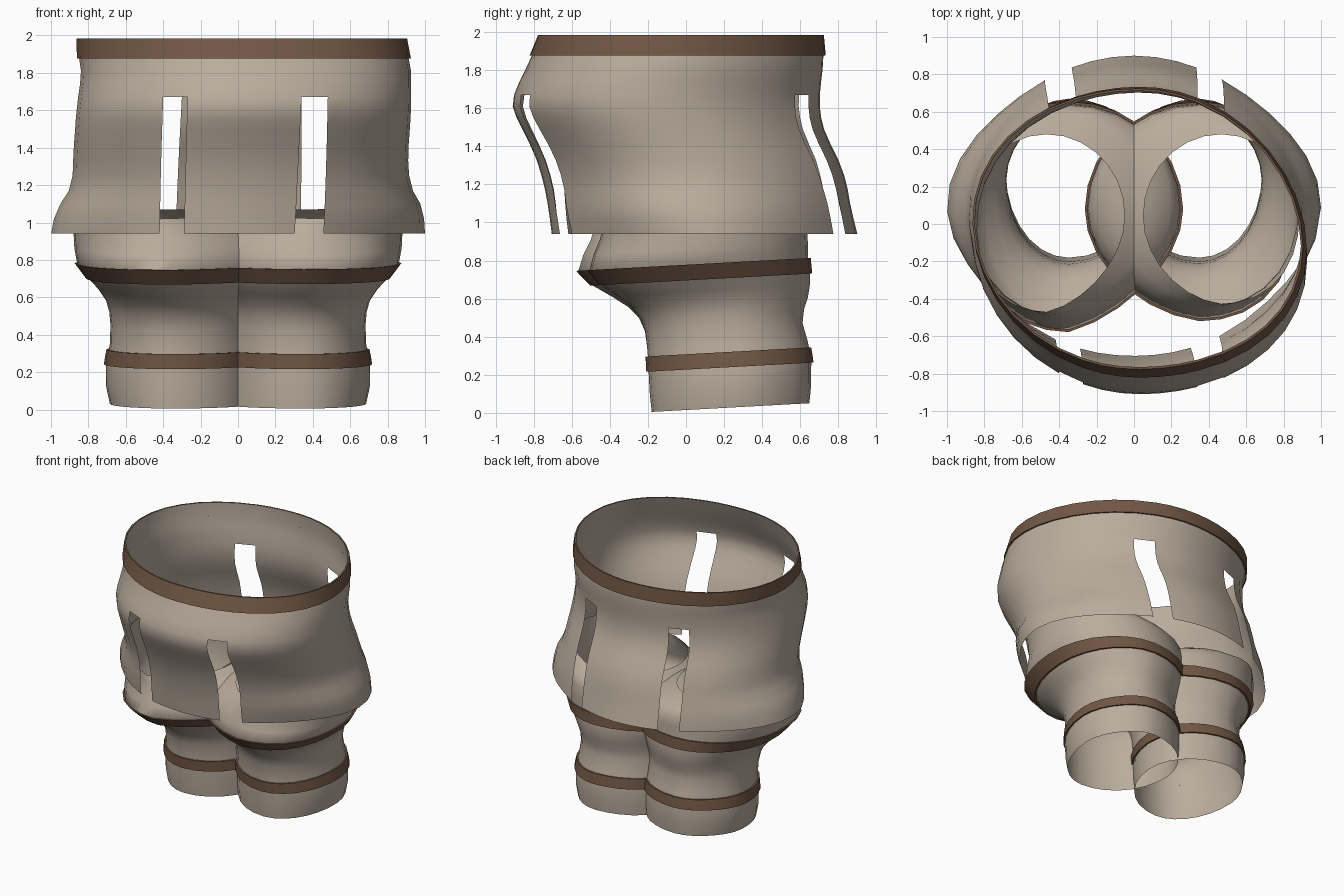
import bpy
from math import acos, cos, sin, pi

if "Cube" in bpy.data.objects:
    bpy.data.objects.remove(bpy.data.objects["Cube"], do_unlink=True)


def make_material(name, color):
    mat = bpy.data.materials.new(name)
    mat.use_nodes = True
    mat.diffuse_color = (*color, 1)
    bsdf = mat.node_tree.nodes["Principled BSDF"]
    bsdf.inputs["Base Color"].default_value = (*color, 1)
    bsdf.inputs["Roughness"].default_value = 0.8
    return mat


CLOTH = make_material("beige cloth", (0.49, 0.415, 0.335))
LEATHER = make_material("brown trim", (0.165, 0.095, 0.058))


def loft(name, rings, mat, angle, flip=False, skip=lambda row, col: False):
    """Join closed rings of points, lowest first, into an open shell."""
    n = len(rings[0])
    faces = []
    for r in range(len(rings) - 1):
        for c in range(n):
            if skip(r, c):
                continue
            d = (c + 1) % n
            quad = (r * n + c, r * n + d, (r + 1) * n + d, (r + 1) * n + c)
            faces.append(quad[::-1] if flip else quad)
    mesh = bpy.data.meshes.new(name)
    mesh.from_pydata([p for ring in rings for p in ring], [], faces)
    mesh.materials.append(mat)
    obj = bpy.data.objects.new(name, mesh)
    bpy.context.collection.objects.link(obj)
    bpy.ops.object.select_all(action="DESELECT")
    obj.select_set(True)
    bpy.context.view_layer.objects.active = obj
    bpy.ops.object.shade_smooth_by_angle(angle=angle)


def profile_at(profile, z):
    """Linear sample of a profile at height z."""
    for a, b in zip(profile, profile[1:]):
        if z <= b[0]:
            t = (z - a[0]) / (b[0] - a[0])
            return [p + (q - p) * t for p, q in zip(a, b)]
    return list(profile[-1])


def trim(name, ring_fn, profile, low, high, gap, flip=False):
    """Raised band closed back onto the shell at both edges."""
    mid = (low + high) / 2
    rings = [ring_fn(profile_at(profile, z), g) for z, g in
             ((low, 0), (low, gap), (mid, gap), (high, gap), (high, 0))]
    loft(name, rings, LEATHER, 0.6, flip)


# Skirted torso: height, left x, right x, front y, back y
TORSO = [
    (0.94, -1.0, 1.0, -0.705, 0.90),
    (1.02, -0.985, 0.995, -0.715, 0.88),
    (1.10, -0.95, 0.975, -0.727, 0.862),
    (1.17, -0.905, 0.935, -0.74, 0.85),
    (1.25, -0.885, 0.915, -0.76, 0.83),
    (1.33, -0.882, 0.91, -0.785, 0.80),
    (1.41, -0.878, 0.912, -0.82, 0.76),
    (1.49, -0.872, 0.918, -0.86, 0.725),
    (1.55, -0.868, 0.922, -0.89, 0.71),
    (1.61, -0.862, 0.925, -0.91, 0.703),
    (1.67, -0.855, 0.926, -0.903, 0.703),
    (1.74, -0.845, 0.925, -0.875, 0.71),
    (1.81, -0.84, 0.925, -0.84, 0.718),
    (1.88, -0.85, 0.912, -0.808, 0.722),
    (1.985, -0.852, 0.892, -0.765, 0.712),
]
SLIT_TOP = 1.67
# Slit edge x positions at the slit top and hem, back then front
EDGES_TOP = (0.48, 0.34, -0.30, -0.44, -0.40, -0.27, 0.34, 0.48)
EDGES_HEM = (0.485, 0.34, -0.34, -0.495, -0.425, -0.29, 0.305, 0.465)
COUNTS = (1, 6, 1, 12, 1, 6, 1, 12)


def torso_ring(row, gap=0):
    z, xl, xr, yf, yb = row
    cx, cy, rx, ry = (xl + xr) / 2, (yf + yb) / 2, (xr - xl) / 2, (yb - yf) / 2
    t = min(1, max(0, (SLIT_TOP - z) / (SLIT_TOP - TORSO[0][0])))
    breaks = []
    for i, (a, b) in enumerate(zip(EDGES_TOP, EDGES_HEM)):
        angle = acos((a + (b - a) * t - cx) / rx)
        breaks.append(angle if i < 4 else 2 * pi - angle)
    breaks.append(breaks[0] + 2 * pi)
    ring = []
    for a, b, count in zip(breaks, breaks[1:], COUNTS):
        for k in range(count):
            th = a + (b - a) * k / count
            c, s = cos(th), sin(th)
            # The upper body is skewed and the hem corners are pinched
            skew = (1 - t) * abs(c) * (0.105 if c > 0 else 0.055)
            corner = sin(2 * th) ** 2 * (0.05 if s > 0 else 0.06 * abs(c))
            pinch = 1 - corner * t ** 3
            x = (rx + gap) * c * pinch
            ring.append((cx + x, cy + (ry + gap) * s * pinch - skew * x, z))
    return ring


slit_columns = {sum(COUNTS[:i]) for i in (0, 2, 4, 6)}
loft("skirted_torso", [torso_ring(row) for row in TORSO], CLOTH, 1.0,
     skip=lambda r, c: c in slit_columns and TORSO[r][0] < SLIT_TOP - 0.01)
trim("waist_band", torso_ring, TORSO, 1.877, 1.985, 0.012)

# Legs: height, inner x, outer x, front y, back y, lift of the outer side
LEG = [
    (0.028, -0.085, 0.685, -0.18, 0.648, 0),
    (0.12, -0.09, 0.705, -0.19, 0.657, 0),
    (0.25, -0.09, 0.705, -0.197, 0.658, 0),
    (0.35, -0.085, 0.685, -0.202, 0.64, 0),
    (0.45, -0.085, 0.682, -0.215, 0.612, 0),
    (0.52, -0.09, 0.688, -0.245, 0.62, 0),
    (0.58, -0.11, 0.705, -0.30, 0.64, 0),
    (0.64, -0.15, 0.745, -0.39, 0.65, 0),
    (0.70, -0.20, 0.80, -0.49, 0.65, 0),
    (0.78, -0.25, 0.86, -0.565, 0.642, 0),
    (0.86, -0.245, 0.875, -0.54, 0.64, 0),
    (0.94, -0.20, 0.88, -0.50, 0.635, 0.02),
    (0.99, -0.09, 0.885, -0.485, 0.60, 0.08),
    (1.045, 0.05, 0.885, -0.47, 0.48, 0.14),
]
LEG_SIDES = 28


def leg_ring_for(side, depth, pinch):
    def ring_fn(row, gap=0):
        z, xi, xo, yf, yb, lift = row
        cx, cy = max(0.35, (xi + xo) / 2), (yf + yb) / 2 + 0.04
        # The thigh bulge differs in depth and narrows toward the middle
        bulge = min(1, max(0, (-yf - 0.2) / 0.36))
        front = yf + (1 - depth) * max(0, -0.2 - yf)
        ring = []
        for k in range(LEG_SIDES):
            th = 2 * pi * k / LEG_SIDES
            c, s = cos(th), sin(th)
            # Outer corners: fuller at the thigh front, tighter at the heel
            full = 0.04 * (bulge if s < 0 else bulge - 1) * sin(2 * th) ** 2
            full = 1 + full if c > 0 else 1
            x = cx + c * full * ((xo - cx if c > 0 else cx - xi) + gap)
            narrow = 1 - pinch * bulge * max(0, -c)
            y = cy + s * full * (yb - cy + gap if s > 0
                                 else (cy - front + gap) * narrow)
            # Rings tilt up toward the back
            tilt = 0.055 * (y - (yf + yb) / 2)
            ring.append((side * x, y, z + tilt + lift * max(0, c)))
        return ring
    return ring_fn


for label, side, depth, pinch in (("left", 1, 0.84, 0.13),
                                  ("right", -1, 1.0, 0.25)):
    ring_fn = leg_ring_for(side, depth, pinch)
    mirrored = side < 0
    loft(label + "_leg", [ring_fn(row) for row in LEG], CLOTH, 1.0, mirrored)
    trim(label + "_ankle_band", ring_fn, LEG, 0.24, 0.32, 0.012, mirrored)
    trim(label + "_thigh_band", ring_fn, LEG, 0.70, 0.78, 0.013, mirrored)
